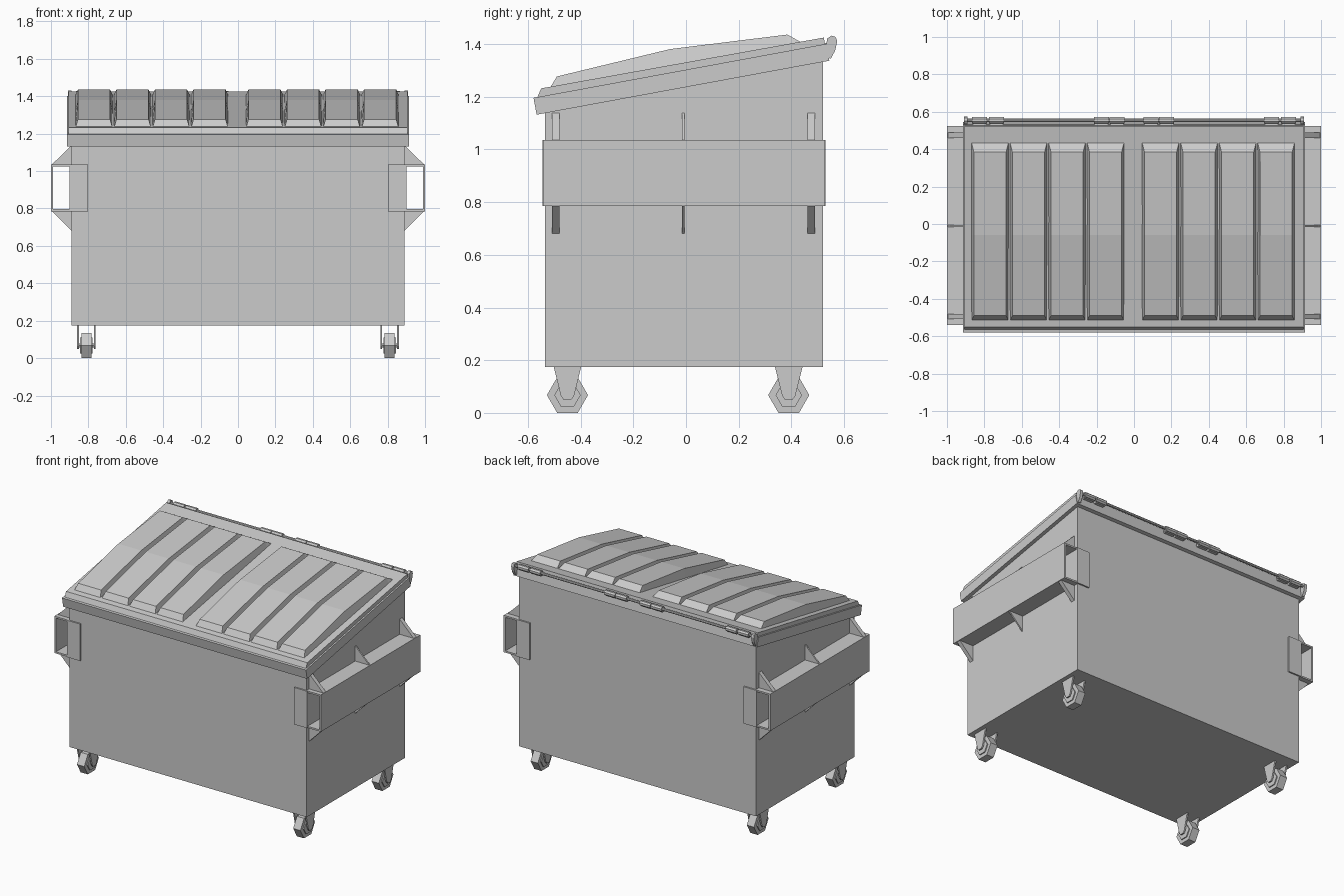
import bpy, bmesh, math
from mathutils import Vector

if "Cube" in bpy.data.objects:
    bpy.data.objects.remove(bpy.data.objects["Cube"])

SLOPE = math.radians(10.45)


def make(name, bm):
    bmesh.ops.remove_doubles(bm, verts=bm.verts, dist=1e-5)
    bmesh.ops.recalc_face_normals(bm, faces=bm.faces)
    me = bpy.data.meshes.new(name)
    bm.to_mesh(me)
    bm.free()
    ob = bpy.data.objects.new(name, me)
    bpy.context.collection.objects.link(ob)
    return ob


def extrude(bm, pts, axis, lo, hi):
    """Prism: 2D points are (y, z) for axis 'x' and (x, z) for axis 'y'."""
    def co(p, t):
        return (t, p[0], p[1]) if axis == 'x' else (p[0], t, p[1])
    a = [bm.verts.new(co(p, lo)) for p in pts]
    b = [bm.verts.new(co(p, hi)) for p in pts]
    n = len(pts)
    bm.faces.new(a)
    bm.faces.new(b[::-1])
    for i in range(n):
        bm.faces.new((a[i], b[i], b[(i + 1) % n], a[(i + 1) % n]))


def prism(name, pts, axis, lo, hi):
    bm = bmesh.new()
    extrude(bm, pts, axis, lo, hi)
    return make(name, bm)


def box(name, x0, x1, y0, y1, z0, z1):
    return prism(name, [(y0, z0), (y1, z0), (y1, z1), (y0, z1)], 'x', x0, x1)


def ngon(cy, cz, r, n, start=0.0):
    return [(cy + r * math.cos(start + math.tau * i / n),
             cz + r * math.sin(start + math.tau * i / n)) for i in range(n)]


def tilt(u, n):
    """Point in the sloped lid frame -> (y, z)."""
    c, s = math.cos(SLOPE), math.sin(SLOPE)
    return (-0.567 + u * c - n * s, 1.132 + u * s + n * c)


# Bin body, with sloping top
prism("bin_body", [(-0.535, 0.175), (0.52, 0.175), (0.52, 1.345), (-0.535, 1.15)],
      'x', -0.89, 0.89)

# Rim band and lid slab
prism("rim", [tilt(0, 0), tilt(1.13, 0), tilt(1.13, 0.065), tilt(0, 0.065)],
      'x', -0.915, 0.915)
prism("lid", [tilt(0.015, 0.065), tilt(1.125, 0.065), tilt(1.125, 0.09), tilt(0.035, 0.095)],
      'x', -0.905, 0.905)


# Raised lid panels with sloping sides
def lid_panel(name, x0, x1):
    def base_z(y):
        return 1.228 + (y + 0.52) * math.tan(SLOPE)
    inset = 0.014
    profile = [(-0.52, None), (-0.49, 1.277), (-0.06, 1.381), (0.385, 1.436), (0.44, None)]
    bm = bmesh.new()
    rows = []
    for y, z in profile:
        b = base_z(y)
        if z is None:
            co = [(x0, y, b), (x1, y, b)]
        else:
            co = [(x0, y, b), (x0 + inset, y, z), (x1 - inset, y, z), (x1, y, b)]
        rows.append([bm.verts.new(c) for c in co])
    for a, b in zip(rows[1:3], rows[2:4]):
        for i in range(3):
            bm.faces.new((a[i], a[i + 1], b[i + 1], b[i]))
    for end, r in ((rows[0], rows[1]), (rows[4], rows[3])):
        bm.faces.new((end[0], end[1], r[2], r[1]))
        bm.faces.new((end[0], r[1], r[0]))
        bm.faces.new((end[1], r[3], r[2]))
    bm.faces.new([r[0] for r in rows] + [r[-1] for r in rows[::-1]])
    return make(name, bm)


for start in (-0.87, 0.042):
    for i in range(4):
        x = start + 0.206 * i
        lid_panel("lid_panel", x, x + 0.2)

# Hinge rod, knuckles, and end brackets
HY, HZ = 0.555, 1.412
prism("hinge_rod", ngon(HY, HZ, 0.009, 8), 'x', -0.91, 0.91)
for s in (-1, 1):
    for c in (0.09, 0.175, 0.735, 0.825):
        x = s * c
        bm = bmesh.new()
        extrude(bm, ngon(HY, HZ, 0.018, 8, math.pi / 8), 'x', x - 0.04, x + 0.04)
        make("hinge_knuckle", bm)
        box("hinge_leaf", x - 0.035, x + 0.035, 0.525, 0.556, 1.39, 1.405)
    x = s * 0.9
    prism("hinge_bracket", [(0.53, 1.35), (0.55, 1.345), (0.566, 1.375), (0.574, 1.41),
                            (0.568, 1.427), (0.552, 1.432), (0.535, 1.42)],
          'x', x - 0.01, x + 0.01)


# Hollow fork pockets with collars and gussets on both sides
def span(s, a, b):
    return (a, b) if s > 0 else (-b, -a)


for s in (-1, 1):
    y0, y1, z0, z1 = -0.54, 0.525, 0.785, 1.035
    box("pocket_outer_wall", *span(s, 0.988, 1.0), y0, y1, z0, z1)
    box("pocket_inner_wall", *span(s, 0.885, 0.9), y0, y1, z0, z1)
    box("pocket_top", *span(s, 0.89, 0.995), y0, y1, z1 - 0.011, z1)
    box("pocket_bottom", *span(s, 0.89, 0.995), y0, y1, z0, z0 + 0.011)
    box("front_collar", *span(s, 0.803, 0.9), -0.545, -0.533, z0, z1)
    box("rear_collar", *span(s, 0.803, 0.9), 0.518, 0.53, z0, z1)
    for y, t in ((-0.495, 0.014), (-0.01, 0.005), (0.475, 0.014)):
        prism("upper_gusset", [(s * 0.888, z1), (s * 0.995, z1), (s * 0.888, 1.14)],
              'y', y - t, y + t)
        prism("lower_gusset", [(s * 0.888, z0), (s * 0.995, z0), (s * 0.888, 0.678)],
              'y', y - t, y + t)

# Casters: hexagonal wheel, hub, axle and two fork plates
for s in (-1, 1):
    for y in (-0.45, 0.39):
        x, z = s * 0.811, 0.0675
        prism("caster_wheel", ngon(y, z, 0.078, 6), 'x', x - 0.027, x + 0.027)
        prism("caster_hub", ngon(y, z, 0.05, 6), 'x', x - 0.034, x + 0.034)
        prism("caster_axle", ngon(y, z, 0.012, 6), 'x', x - 0.05, x + 0.05)
        for d in (-0.045, 0.045):
            prism("caster_fork", [(y - 0.053, 0.178), (y - 0.025, 0.065), (y - 0.013, 0.048),
                                  (y + 0.013, 0.048), (y + 0.025, 0.065), (y + 0.053, 0.178)],
                  'x', x + d - 0.005, x + d + 0.005)
